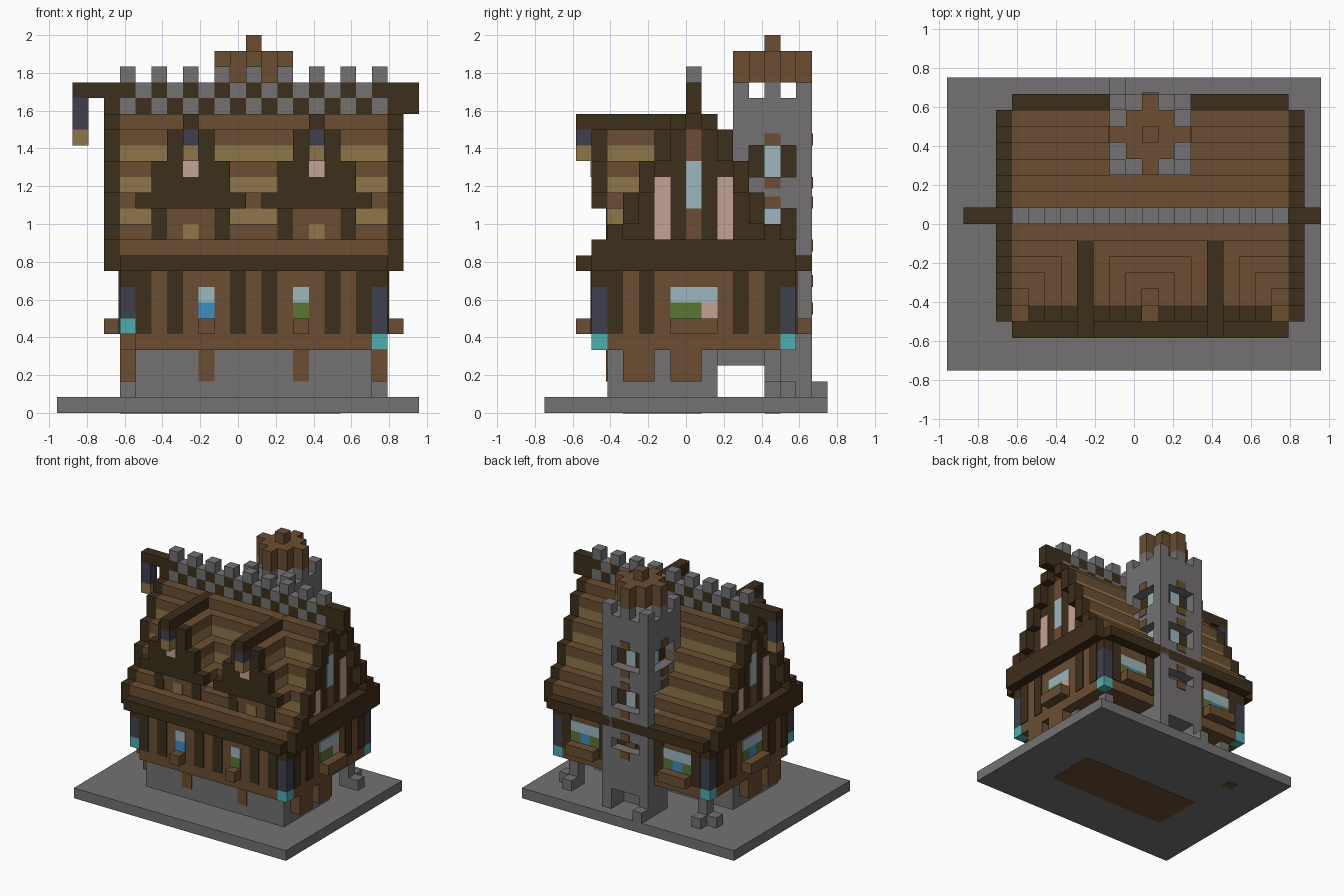
import bpy, bmesh
from mathutils import Matrix, Vector

default = bpy.data.objects.get("Cube")
if default:
    bpy.data.objects.remove(default)

UNIT = 1 / 12                      # one building block
ORIGIN = Vector((11.5, 9, 0))      # grid point at the world origin


def material(name, r, g, b):
    colour = [(c / 255) ** 2.2 for c in (r, g, b)] + [1]
    mat = bpy.data.materials.new(name)
    mat.use_nodes = True
    mat.diffuse_color = colour
    mat.node_tree.nodes["Principled BSDF"].inputs["Base Color"].default_value = colour
    return mat


wood = material("brown wood", 106, 79, 53)
dark = material("dark timber", 64, 50, 33)
stone = material("grey stone", 115, 113, 113)
straw = material("tan thatch", 141, 118, 75)
glass = material("pale glass", 156, 181, 189)
pink = material("pale pink", 196, 161, 149)
navy = material("navy iron", 66, 66, 80)
cyan = material("cyan glow", 80, 172, 176)
blue = material("blue flowers", 64, 140, 196)
green = material("green leaves", 90, 118, 54)


def part(name, mat, boxes):
    """One object from boxes given as ((x0, x1), (y0, y1), (z0, z1)) in blocks."""
    bm = bmesh.new()
    for spans in boxes:
        low = Vector([s[0] for s in spans])
        high = Vector([s[1] for s in spans])
        centre = ((low + high) / 2 - ORIGIN) * UNIT
        scale = Matrix.Diagonal(((high - low) * UNIT).to_4d())
        bmesh.ops.create_cube(bm, size=1, matrix=Matrix.Translation(centre) @ scale)
    mesh = bpy.data.meshes.new(name)
    bm.to_mesh(mesh)
    bm.free()
    mesh.materials.append(mat)
    obj = bpy.data.objects.new(name, mesh)
    bpy.context.collection.objects.link(obj)
    return obj


def cell(n, size=1):
    return (n, n + size)


def panel(side, surface, across, height, depth=0.08):
    """A thin plate lying on the wall plane of one side."""
    out = depth if side in ("right", "back") else -depth
    thick = tuple(sorted((surface, surface + out)))
    return (thick, across, height) if side in ("left", "right") else (across, thick, height)


SIDES = {"front": 3, "back": 16, "left": 4, "right": 21}
ENDS = {"left": 4, "right": 21}

# Ground slab, stone foundation and rear footings
part("ground_slab", stone, [((0, 23), (0, 18), (0, 1))])
part("cellar_floor", wood, [((5, 18), (5, 10), (-0.03, 0.02)),
                            (cell(4), cell(14), (-0.03, 0.02))])
part("foundation", stone, [((5, 20), (4, 11), (1, 4))])
footings = []
for inner, outer in ((5, 4), (19, 20)):
    footings += [(cell(inner), cell(14), (1, 4)),
                 (cell(outer), cell(14), (1, 2)),
                 (cell(inner), cell(15), (1, 2))]
part("rear_footings", stone, footings)
part("foundation_braces", wood,
     [(cell(x), cell(y), (2, 4)) for x in (4, 20) for y in (5, 6, 8, 9)]
     + [panel("front", 4, cell(x), (2, 4)) for x in (9, 15)])

# Lower storey walls with notched corners
part("lower_walls", wood, [((5, 20), (3, 16), (4, 9)), ((4, 21), (4, 15), (4, 9))])
posts = []
for side, surface in SIDES.items():
    if side == "front":
        places = range(5, 20, 2)
        places = [p for p in places if p not in (9, 15)]
    elif side == "back":
        places = (5, 9, 15, 19)
    else:
        places = (4, 6, 12, 14)
    posts += [panel(side, surface, cell(p), (5, 9)) for p in places]
part("wall_posts", dark, posts)

# Corner lanterns hang in the notches
for x, y, drop in ((4, 3, 5), (20, 3, 4), (4, 15, 4), (20, 15, 4)):
    part("corner_lantern_frame", navy, [(cell(x), cell(y), (drop + 1, 8))])
    part("corner_lantern_glow", cyan, [(cell(x), cell(y), cell(drop))])
    part("corner_bracket", dark, [(cell(x), cell(y), cell(8))])


# Lower windows with planter boxes
def window(side, start, width, flowers):
    surface = SIDES[side]
    part(side + "_window", glass, [panel(side, surface, cell(start, width), cell(7))])
    part(side + "_planter", wood, [panel(side, surface, cell(start, width), cell(5), 1)])
    for i, mat in enumerate(flowers):
        part(side + "_flowers", mat, [panel(side, surface, cell(start + i), cell(6))])


window("front", 9, 1, [blue])
window("front", 15, 1, [green])
window("right", 8, 3, [green, green, pink])
window("left", 8, 3, [green, blue, green])
window("back", 6, 3, [green, blue, green])
window("back", 16, 3, [green, blue, green])

# Overhanging floor frame
part("floor_frame", dark, [((3, 22), (3, 16), (9, 10)), ((4, 21), (2, 17), (9, 10))])

# Stepped roof: half width in blocks for each course
courses = dict(zip(range(10, 19), (6, 5, 4, 4, 3, 3, 2, 2, 1)))
shades = {z: straw if z in (12, 14, 16) else wood for z in courses}
rakes, gables = [], []
for z, half in courses.items():
    part("roof_course", shades[z], [((4, 21), (9 - half, 10 + half), cell(z))])
    for side, surface in ENDS.items():
        gables.append(panel(side, surface, (9 - half, 10 + half), cell(z)))
        if z == 10:
            rakes.append(panel(side, surface, (9 - half, 10 + half), cell(z), 1))
        else:
            rakes += [panel(side, surface, cell(y), cell(z), 1) for y in (9 - half, 9 + half)]
rakes += [(cell(x), cell(9), cell(19)) for x in (3, 21)]
part("roof_rakes", dark, rakes)
part("gable_walls", dark, gables)

# Gable windows
for side, surface in ENDS.items():
    def tall(y, height):
        return panel(side, surface, cell(y), height, 0.14)
    part(side + "_gable_window", glass, [tall(9, (13, 16))])
    part(side + "_gable_trim", wood, [tall(9, (11, 13)), tall(9, (16, 18))])
    part(side + "_gable_shutters", pink, [tall(7, (11, 15)), tall(11, (11, 15))])

# Chequered ridge with battlements and end beams
for name, mat, odd in (("ridge_stones", stone, 0), ("ridge_timbers", dark, 1)):
    part(name, mat, [(cell(x), cell(9), cell(z)) for x in range(4, 21) for z in (19, 20)
                     if (x + z + 1) % 2 == odd])
part("ridge_merlons", stone, [(cell(x), cell(9), cell(21)) for x in range(4, 21, 2)])
part("ridge_end_beams", dark, [((1, 4), cell(9), cell(20)), ((21, 23), cell(9), cell(20)),
                               (cell(22), cell(9), cell(19))])
part("ridge_lantern_frame", navy, [(cell(1), cell(9), (18, 20))])
part("ridge_lantern_glow", straw, [(cell(1), cell(9), cell(17))])

# Two front dormers
for mid in (8, 16):
    face = []
    for z in range(12, 18):
        half = courses[z] - 1
        across = (mid - half, mid + half + 1)
        depth = (4, 9)
        if z == 12:
            across = (mid - 2, mid + 3)
        part("dormer_course", shades[z], [(across, depth, cell(z))])
        if z > 12:
            face.append((across, cell(3), cell(z)))
    part("dormer_face", dark, face)
    part("dormer_ridge", dark, [(cell(mid), (2, 9), cell(18))])
    part("dormer_wall", wood, [((mid - 2, mid + 3), (4, 9), (11, 12)),
                               panel("front", 4, (mid - 1, mid + 2), cell(12))])
    part("dormer_posts", dark, [panel("front", 4, cell(x), (11, 13)) for x in (mid - 2, mid + 2)])
    part("dormer_sill", straw, [panel("front", 4, cell(mid), cell(11))])
    part("dormer_window", pink, [panel("front", 3, cell(mid), cell(15))])
    part("dormer_lantern_frame", navy, [(cell(mid), cell(2), cell(17))])
    part("dormer_lantern_glow", straw, [(cell(mid), cell(2), cell(16))])

# Rear tower: stone bands, corner columns and recessed windows
TX, TY = (10, 15), (12, 17)
bands = [(3, 7), (8, 11), (13, 15), (17, 20)]
tower = [(TX, TY, band) for band in bands]
tower += [(cell(x), cell(y), (7, 17)) for x in (10, 14) for y in (12, 16)]
tower += [(cell(x), (14, 17), (1, 3)) for x in (10, 14)]
tower += [((11, 14), cell(14), (1, 3)), (TX, (11, 12), (3, 4)), (cell(10), cell(17), cell(1))]
part("tower_walls", stone, tower)
part("tower_core", dark, [((11, 14), (13, 16), (7, 17))])
panes, trims = [], []
for side, inner, outer, mid in (("back", 16, 17, 12), ("left", 11, 10, 14), ("right", 14, 15, 14)):
    for low, high in ((11, 13), (15, 17)):
        panes.append(panel(side, inner, cell(mid), (low, high)))
        trims += [panel(side, outer, cell(mid), (z, z + 0.75)) for z in (low - 0.75, high)]
    trims.append(panel(side, inner, cell(mid), cell(7)))
    trims += [panel(side, outer, cell(mid), (z, z + 0.75)) for z in (6.25, 8)]
part("tower_windows", glass, panes)
part("tower_window_trim", wood, trims)
part("tower_merlons", stone, [(cell(x), cell(y), cell(20)) for x in (10, 12, 14)
                              for y in (12, 14, 16) if (x, y) != (12, 14)])
part("tower_roof", wood, [((11, 14), (13, 16), (21, 23)), (TX, cell(14), (21, 23)),
                          (cell(12), TY, (21, 23)), (cell(12), cell(14), (23, 24))])
